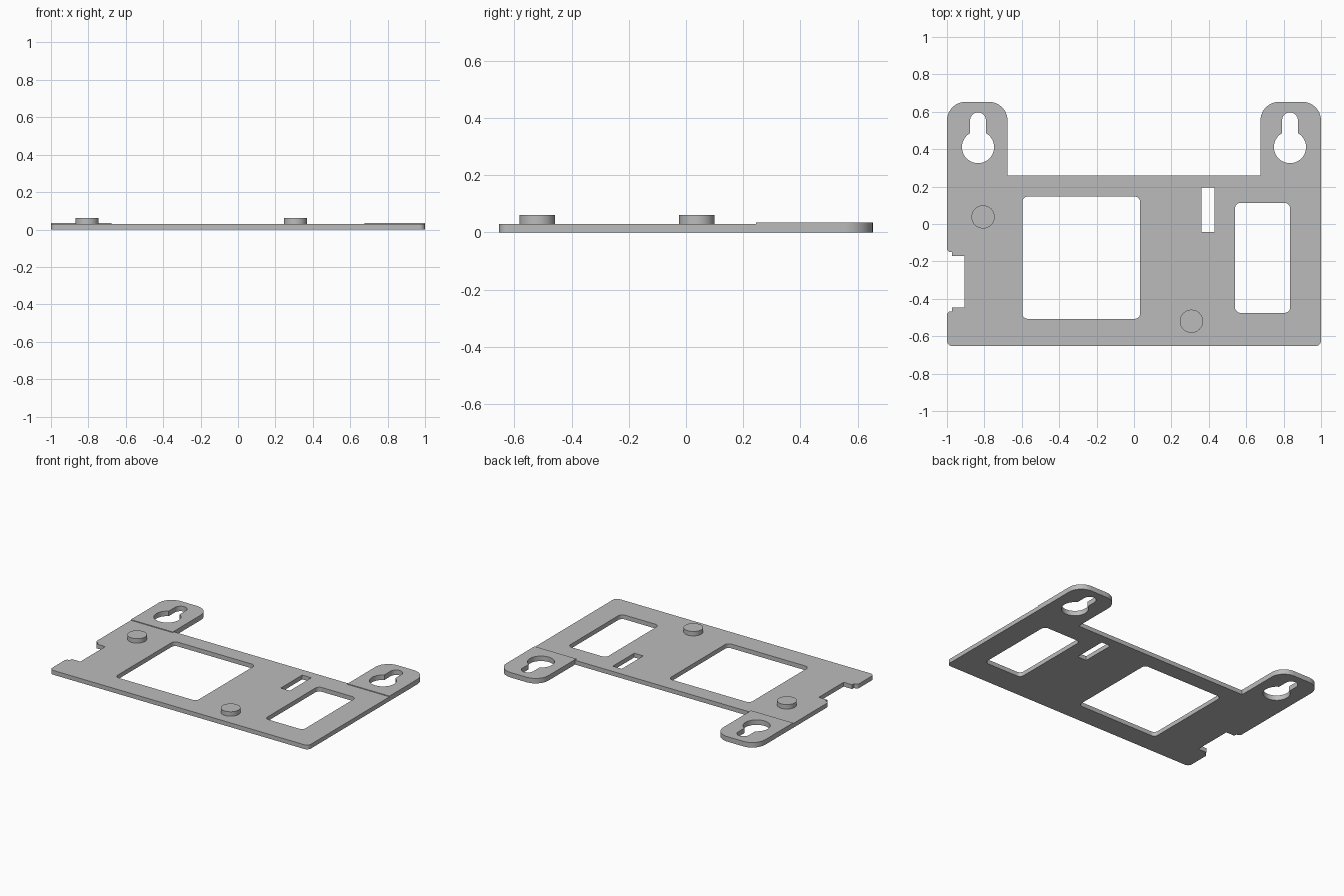
import bpy, bmesh
from math import pi, sin, cos, asin, radians
from mathutils import Vector

cube = bpy.data.objects.get("Cube")
if cube:
    bpy.data.objects.remove(cube, do_unlink=True)

grey = bpy.data.materials.new("plain grey")
grey.use_nodes = True
grey.diffuse_color = (0.5, 0.5, 0.5, 1)
grey.node_tree.nodes["Principled BSDF"].inputs["Base Color"].default_value = (0.5, 0.5, 0.5, 1)


def arc(cx, cy, r, a0, a1, n):
    return [(cx + r * cos(a0 + (a1 - a0) * i / n), cy + r * sin(a0 + (a1 - a0) * i / n))
            for i in range(n + 1)]


def rounded(corners, n=8):
    """Right-angled outline from (x, y, radius) corners; radius 0 stays sharp."""
    pts = []
    for i, (x, y, r) in enumerate(corners):
        p = Vector((x, y))
        if r == 0:
            pts.append(p)
            continue
        a = (Vector(corners[i - 1][:2]) - p).normalized() * r
        b = (Vector(corners[(i + 1) % len(corners)][:2]) - p).normalized() * r
        for k in range(n + 1):
            t = pi / 2 * k / n
            pts.append(p + a * (1 - sin(t)) + b * (1 - cos(t)))
    return pts


def rect(x0, x1, y0, y1, r=0):
    return rounded([(x0, y0, r), (x1, y0, r), (x1, y1, r), (x0, y1, r)])


def sheet(name, loops, z0, z1):
    """Flat part: first loop is the outline, the others are holes."""
    curve = bpy.data.curves.new(name, 'CURVE')
    curve.dimensions = '2D'
    curve.fill_mode = 'BOTH'
    curve.extrude = (z1 - z0) / 2
    for loop in loops:
        spline = curve.splines.new('POLY')
        spline.points.add(len(loop) - 1)
        for point, (x, y) in zip(spline.points, loop):
            point.co = (x, y, 0, 1)
        spline.use_cyclic_u = True
    temp = bpy.data.objects.new(name + "_outline", curve)
    bpy.context.collection.objects.link(temp)
    mesh = bpy.data.meshes.new_from_object(
        temp.evaluated_get(bpy.context.evaluated_depsgraph_get()))
    bpy.data.objects.remove(temp, do_unlink=True)
    bpy.data.curves.remove(curve)

    bm = bmesh.new()
    bm.from_mesh(mesh)
    bmesh.ops.remove_doubles(bm, verts=bm.verts, dist=0.0001)
    bmesh.ops.translate(bm, verts=bm.verts, vec=(0, 0, (z0 + z1) / 2))
    bmesh.ops.recalc_face_normals(bm, faces=bm.faces)
    bm.to_mesh(mesh)
    bm.free()
    mesh.name = name
    mesh.materials.clear()
    mesh.materials.append(grey)
    obj = bpy.data.objects.new(name, mesh)
    bpy.context.collection.objects.link(obj)
    bpy.ops.object.select_all(action='DESELECT')
    obj.select_set(True)
    bpy.context.view_layer.objects.active = obj
    bpy.ops.object.shade_smooth_by_angle(angle=radians(35))
    return obj


THICK, EAR_TOP, PEG_TOP = 0.03, 0.035, 0.061
BACK, STEP, END = 0.26, 0.245, 0.653
EAR_IN = 0.676

# Main plate with the stepped notch in its right edge, two windows and a slot
outline = rounded([
    (-1, -END, 0.03), (1, -END, 0.03), (1, STEP, 0), (EAR_IN, STEP, 0),
    (EAR_IN, BACK, 0), (-EAR_IN, BACK, 0), (-EAR_IN, STEP, 0), (-1, STEP, 0),
    (-1, -0.15, 0.02), (-0.973, -0.15, 0), (-0.973, -0.171, 0), (-0.907, -0.171, 0),
    (-0.907, -0.446, 0), (-0.973, -0.446, 0), (-0.973, -0.467, 0), (-1, -0.467, 0.02)])
sheet("main_plate", [outline,
                     rect(-0.597, 0.033, -0.507, 0.147, 0.03),
                     rect(0.54, 0.835, -0.475, 0.113, 0.03),
                     rect(0.36, 0.43, -0.042, 0.195)], 0, THICK)

# Thicker hanging ears, each with a keyhole
HOLE_X, HOLE_Y, HOLE_R, NECK = 0.834, 0.411, 0.086, 0.042
gap = asin(NECK / HOLE_R)
keyhole = (arc(HOLE_X, HOLE_Y, HOLE_R, pi / 2 + gap, 5 * pi / 2 - gap, 40)
           + arc(HOLE_X, 0.597 - NECK, NECK, 0, pi, 16))
ear = rounded([(EAR_IN, STEP, 0), (1, STEP, 0), (1, END, 0.1), (EAR_IN, END, 0.1)], 14)
for side, s in (("left", 1), ("right", -1)):
    sheet(side + "_ear", [[(s * x, y) for x, y in loop] for loop in (ear, keyhole)], 0, EAR_TOP)

# Round pegs on the upper face
for name, x, y in (("rear_peg", -0.807, 0.038), ("front_peg", 0.307, -0.52)):
    sheet(name, [arc(x, y, 0.062, 0, 2 * pi, 48)[:-1]], THICK, PEG_TOP)
